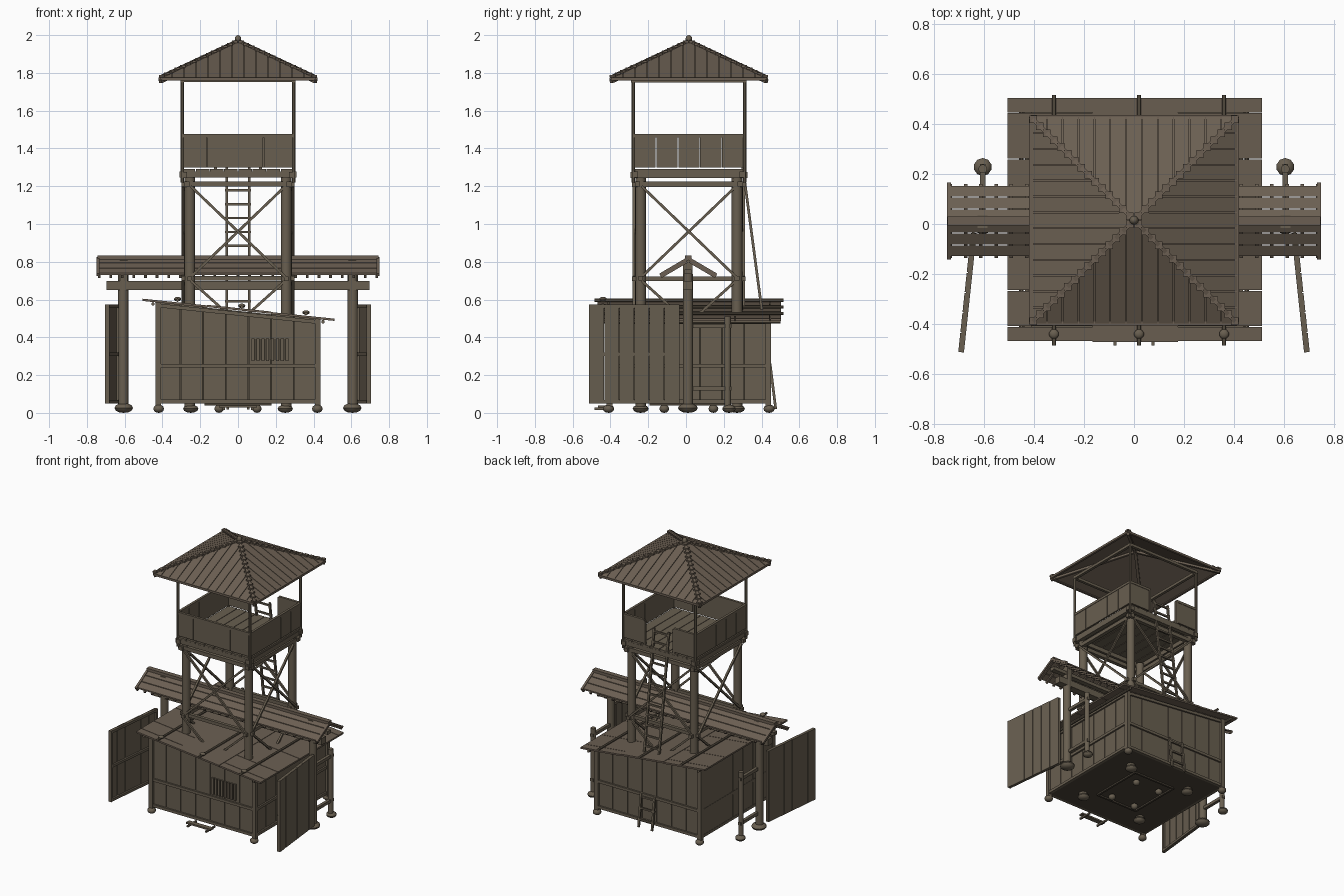
import bpy, bmesh, math
from mathutils import Vector, Matrix

if "Cube" in bpy.data.objects:
    bpy.data.objects.remove(bpy.data.objects["Cube"], do_unlink=True)

C = 0.015  # common centre of house and tower along y


def material(name, rgb):
    m = bpy.data.materials.new(name)
    m.use_nodes = True
    m.diffuse_color = (*rgb, 1)
    m.node_tree.nodes["Principled BSDF"].inputs["Base Color"].default_value = (*rgb, 1)
    return m


WOOD = material("weathered_wood", (0.14, 0.114, 0.08))
ROOF = material("roof_wood", (0.147, 0.114, 0.084))
DARK = material("shadowed_wood", (0.07, 0.056, 0.04))


def box(bm, lo, hi):
    lo, hi = Vector(lo), Vector(hi)
    mat = Matrix.Translation((lo + hi) / 2) @ Matrix.Diagonal((*(hi - lo), 1))
    bmesh.ops.create_cube(bm, size=1, matrix=mat)


def bar(bm, p, q, r, sides=4):
    p, q = Vector(p), Vector(q)
    d = q - p
    mat = (Matrix.Translation((p + q) / 2) @ d.to_track_quat('Z', 'Y').to_matrix().to_4x4()
           @ Matrix.Rotation(math.pi / sides, 4, 'Z'))
    rad = r / math.cos(math.pi / sides)
    bmesh.ops.create_cone(bm, cap_ends=True, segments=sides, radius1=rad, radius2=rad,
                          depth=d.length, matrix=mat)


def slab(bm, pts, offset):
    a = [bm.verts.new(p) for p in pts]
    b = [bm.verts.new(Vector(p) + Vector(offset)) for p in pts]
    bm.faces.new(a)
    bm.faces.new(b[::-1])
    n = len(a)
    for i in range(n):
        bm.faces.new((a[i], b[i], b[(i + 1) % n], a[(i + 1) % n]))


def ball(bm, c, r, h):
    mat = Matrix.Translation(c) @ Matrix.Diagonal((r, r, h, 1))
    bmesh.ops.create_uvsphere(bm, u_segments=10, v_segments=6, radius=1, matrix=mat)


def finish(name, bm, mat, smooth=False):
    bmesh.ops.recalc_face_normals(bm, faces=bm.faces)
    me = bpy.data.meshes.new(name)
    bm.to_mesh(me)
    bm.free()
    me.materials.append(mat)
    ob = bpy.data.objects.new(name, me)
    bpy.context.collection.objects.link(ob)
    if smooth:
        bpy.ops.object.select_all(action='DESELECT')
        ob.select_set(True)
        bpy.context.view_layer.objects.active = ob
        bpy.ops.object.shade_smooth_by_angle(angle=math.radians(40))


def steps(a, b, n):
    return [a + (b - a) * i / n for i in range(n + 1)]


def pairs(seq):
    return list(zip(seq, seq[1:]))


def eave(x):  # underside of the sloping house roof
    return 0.54 - 0.104 * x


S = (-1, 1)
CORNERS = [(a, b) for a in S for b in S]

# Foundation stones
bm = bmesh.new()
for a, b in CORNERS:
    for x, y, r in ((0.42, 0.425, 0.03), (0.25, 0.255, 0.042), (0.1, 0.13, 0.026)):
        ball(bm, (a * x, C + b * y, 0.022), r, 0.022)
for a in S:
    ball(bm, (a * 0.605, 0.01, 0.026), 0.052, 0.026)
    ball(bm, (a * 0.605, 0.228, 0.022), 0.036, 0.022)
finish("foundation_stones", bm, WOOD, True)

# House body with floor and plank walls
X0, X1, Y0, Y1 = -0.425, 0.415, C - 0.41, C + 0.41
bm = bmesh.new()
slab(bm, [(X0, Y0, 0.05), (X1, Y0, 0.05), (X1, Y0, eave(X1)), (X0, Y0, eave(X0))], (0, Y1 - Y0, 0))
finish("house_core", bm, DARK)
bm = bmesh.new()
for a, b in pairs(steps(X0, X1, 7)):
    a, b = a + 0.002, b - 0.002
    for y, d in ((Y0, -0.008), (Y1, 0.008)):
        slab(bm, [(a, y, 0.055), (b, y, 0.055), (b, y, eave(b)), (a, y, eave(a))], (0, d, 0))
for a, b in pairs(steps(Y0, Y1, 7)):
    for x0, x1 in ((X0 - 0.008, X0), (X1, X1 + 0.008)):
        box(bm, (x0, a + 0.002, 0.055), (x1, b - 0.002, eave(X0 if x0 < 0 else X1)))
finish("wall_planks", bm, WOOD)
bm = bmesh.new()
for z in (0.06, 0.25):
    for s in S:
        bar(bm, (X0 - 0.01, C + s * 0.42, z), (X1 + 0.01, C + s * 0.42, z), 0.01)
        bar(bm, (s * 0.425, Y0, z), (s * 0.425, Y1, z), 0.01)
for s in S:
    bar(bm, (X0, C + s * 0.42, eave(X0) - 0.015), (X1, C + s * 0.42, eave(X1) - 0.015), 0.01)
    bar(bm, (s * 0.425, Y0, eave(s * 0.425) - 0.015), (s * 0.425, Y1, eave(s * 0.425) - 0.015), 0.01)
    for t in S:
        bar(bm, (s * 0.422, C + t * 0.42, 0.03), (s * 0.422, C + t * 0.42, eave(s * 0.422)), 0.015)
finish("house_frame", bm, WOOD)

# Floor joists underneath
bm = bmesh.new()
for s in S:
    bar(bm, (s * 0.17, C - 0.2, 0.046), (s * 0.17, C + 0.2, 0.046), 0.007)
    bar(bm, (-0.17, C + s * 0.2, 0.046), (0.17, C + s * 0.2, 0.046), 0.007)
finish("floor_joists", bm, DARK)

# Barred window
bm = bmesh.new()
box(bm, (0.08, Y0 - 0.011, 0.28), (0.26, Y0 - 0.007, 0.39))
finish("window_opening", bm, DARK)
bm = bmesh.new()
for x in steps(0.08, 0.26, 7):
    box(bm, (x - 0.008, Y0 - 0.02, 0.275), (x + 0.008, Y0 - 0.008, 0.395))
finish("window_bars", bm, WOOD)

# Sloping house roof: boards, poles on top, purlins below
bm = bmesh.new()
ROWS = (-0.47, -0.41, -0.265, -0.01, 0.26, 0.445, 0.505)
for i, (a, b) in enumerate(pairs((-0.505, -0.165, 0.175, 0.512))):
    for y0, y1 in pairs(ROWS):
        lift = 0.003 * (i % 2)
        y0 -= 0.004 * (i % 2) - 0.0015
        slab(bm, [(a, y0, eave(a) + lift), (b, y0, eave(b) + lift),
                  (b, y1 - 0.002, eave(b) + lift), (a, y1 - 0.002, eave(a) + lift)], (0, 0, 0.012))
finish("house_roof", bm, ROOF)
bm = bmesh.new()
for x in (-0.32, 0.02, 0.36):
    z = eave(x) + 0.023
    bar(bm, (x, -0.485, z), (x, 0.515, z), 0.008, 8)
    ball(bm, (x, -0.44, z + 0.006), 0.02, 0.012)
for x in (-0.45, 0.45):
    bar(bm, (x, -0.46, eave(x) - 0.01), (x, 0.5, eave(x) - 0.01), 0.009, 8)
finish("roof_poles", bm, WOOD, True)

# Tower legs and beams
bm = bmesh.new()
for a, b in CORNERS:
    bar(bm, (a * 0.255, C + b * 0.255, 0.03), (a * 0.255, C + b * 0.255, 1.26), 0.028, 12)
    bar(bm, (a * 0.295, C + b * 0.295, 1.22), (a * 0.295, C + b * 0.295, 1.77), 0.009, 8)
finish("tower_posts", bm, WOOD, True)
bm = bmesh.new()
for s in S:
    for z, r, reach, out in ((0.712, 0.012, 0.3, 0.255), (1.212, 0.014, 0.3, 0.272),
                             (1.262, 0.016, 0.31, 0.285), (1.762, 0.01, 0.305, 0.295)):
        bar(bm, (-reach, C + s * out, z), (reach, C + s * out, z), r)
        bar(bm, (s * out, C - reach, z - 0.002), (s * out, C + reach, z - 0.002), r)
finish("tower_beams", bm, WOOD)

# Crossed braces on every tower side
bm = bmesh.new()
for s in S:
    for top, low in ((1.2, 0.72), (0.7, 0.25)):
        for t in S:
            o = s * (0.285 + 0.006 * t)
            bar(bm, (-t * 0.25, C + o, top), (t * 0.25, C + o, low), 0.007)
            bar(bm, (o, C - t * 0.25, top), (o, C + t * 0.25, low), 0.007)
finish("tower_braces", bm, WOOD)

# Lookout floor and railing panels
bm = bmesh.new()
for a, b in pairs(steps(-0.3, 0.3, 8)):
    box(bm, (a + 0.002, C - 0.3, 1.276), (b - 0.002, C + 0.3, 1.29))
finish("lookout_floor", bm, WOOD)
bm = bmesh.new()
for a, b in pairs((-0.29, -0.165, 0.135, 0.29)):
    box(bm, (a + 0.002, C - 0.3, 1.3), (b - 0.002, C - 0.288, 1.465))
for s in S:
    for a, b in pairs(steps(-0.29, 0.29, 5)):
        box(bm, (s * 0.294 - 0.006, C + a + 0.002, 1.3), (s * 0.294 + 0.006, C + b - 0.002, 1.465))
    x = sorted((s * 0.12, s * 0.29))
    box(bm, (x[0], C + 0.288, 1.3), (x[1], C + 0.3, 1.465))
    bar(bm, (x[0], C + 0.294, 1.467), (x[1], C + 0.294, 1.467), 0.009)
    bar(bm, (s * 0.294, C - 0.3, 1.467), (s * 0.294, C + 0.3, 1.467), 0.009)
    bar(bm, (s * 0.12, C + 0.294, 1.29), (s * 0.12, C + 0.294, 1.467), 0.008)
bar(bm, (-0.3, C - 0.294, 1.467), (0.3, C - 0.294, 1.467), 0.009)
finish("railing", bm, WOOD)

# Pyramid roof: four planked slopes, stepped hips, eaves and finial
W, APEX, LOW = 0.412, 1.968, 1.775
shell, planks, trim = bmesh.new(), bmesh.new(), bmesh.new()
for k in range(4):
    turn = Matrix.Translation((0, C, 0)) @ Matrix.Rotation(k * math.pi / 2, 4, 'Z')

    def on_slope(u, t, lift=0.0):
        return turn @ Vector((u, -W * (1 - t), LOW + (APEX - LOW) * t + lift))

    slab(shell, [on_slope(-W, 0, -0.006), on_slope(W, 0, -0.006), on_slope(0, 1, -0.006)], (0, 0, -0.006))
    for i, (a, b) in enumerate(pairs(steps(-W, W, 13))):
        a, b = a + 0.002, b - 0.002
        pts = [on_slope(a, 0), on_slope(b, 0), on_slope(b, 1 - abs(b) / W)]
        if a < 0 < b:
            pts.append(on_slope(0, 1))
        pts.append(on_slope(a, 1 - abs(a) / W))
        slab(planks, pts, (0, 0, -0.008 + 0.003 * (i % 2)))
    bar(trim, on_slope(-W, 0, -0.008), on_slope(W, 0, -0.008), 0.008)
    bar(trim, on_slope(-W, 0, 0.002), on_slope(0, 1, 0.002), 0.008)
    bar(trim, on_slope(-W, 0, -0.02), on_slope(0, 1, -0.02), 0.01)
    for t in steps(0.02, 0.96, 14):
        p = on_slope(-W * (1 - t), t, 0.005)
        box(trim, p - Vector((0.015, 0.015, 0.006)), p + Vector((0.015, 0.015, 0.005)))
finish("tower_roof_shell", shell, ROOF)
finish("tower_roof_planks", planks, ROOF)
finish("tower_roof_trim", trim, ROOF)
bm = bmesh.new()
ball(bm, (0, C, 1.978), 0.018, 0.022)
finish("finial", bm, WOOD, True)


# Ladders
def ladder(name, half, foot, head, rungs):
    bm = bmesh.new()
    foot, head = Vector((0, *foot)), Vector((0, *head))
    for s in S:
        side = Vector((s * half, 0, 0))
        bar(bm, foot + side, head + side, 0.007)
    for i in range(rungs):
        p = foot.lerp(head, (i + 0.7) / rungs)
        bar(bm, p - Vector((half + 0.01, 0, 0)), p + Vector((half + 0.01, 0, 0)), 0.006)
    finish(name, bm, WOOD)


ladder("tower_ladder", 0.06, (0.402, 0.54), (0.285, 1.42), 12)
ladder("back_step_ladder", 0.055, (0.475, 0.02), (0.445, 0.26), 3)

# Front step
bm = bmesh.new()
box(bm, (-0.1, -0.465, 0.028), (0.1, -0.43, 0.04))
for s in S:
    bar(bm, (s * 0.075, -0.485, 0.022), (s * 0.075, -0.38, 0.022), 0.006)
finish("front_step", bm, WOOD)

# Gate: posts, rear supports, ties and long beam
bm = bmesh.new()
for s in S:
    bar(bm, (s * 0.608, 0.01, 0.03), (s * 0.608, 0.01, 0.735), 0.027, 12)
    bar(bm, (s * 0.605, 0.22, 0.03), (s * 0.605, 0.22, 0.51), 0.017, 10)
finish("gate_posts", bm, WOOD, True)
bm = bmesh.new()
box(bm, (-0.695, -0.017, 0.65), (0.695, 0.035, 0.698))
box(bm, (-0.74, -0.008, 0.735), (0.74, 0.028, 0.76))
for s in S:
    box(bm, (s * 0.605 - 0.02, -0.015, 0.69), (s * 0.605 + 0.02, 0.035, 0.81))
    for z in (0.13, 0.46):
        bar(bm, (s * 0.605, 0, z), (s * 0.605, 0.24, z), 0.011)
finish("gate_beams", bm, WOOD)

# Gate roof: two board slopes, cross battens and ridge cap
bm = bmesh.new()
G = 0.012
for s in S:
    def gate(x, t, lift=0.0):
        return (x, G + s * 0.145 * t, 0.822 - 0.085 * t + lift)

    for i, (a, b) in enumerate(pairs(steps(0.02, 1, 3))):
        slab(bm, [gate(-0.74, a), gate(0.74, a), gate(0.74, b - 0.03), gate(-0.74, b - 0.03)], (0, 0, -0.01))
    for x in steps(-0.735, 0.735, 24):
        bar(bm, gate(x, 0.05, -0.017), gate(x, 1, -0.017), 0.007)
    for x in (-0.74, 0.74):
        bar(bm, gate(x, 0, -0.004), gate(x, 1.03, -0.004), 0.008)
box(bm, (-0.745, G - 0.018, 0.812), (0.745, G + 0.018, 0.832))
finish("gate_roof", bm, ROOF)

# Open gate doors
for s, name in ((-1, "right_gate_door"), (1, "left_gate_door")):
    bm = bmesh.new()
    hinge, tip = Vector((s * 0.642, -0.035, 0)), Vector((s * 0.693, -0.513, 0))
    up = Vector((0, 0, 1))
    thick = Vector((s * 0.01, 0, 0))
    for a, b in pairs(steps(0, 1, 6)):
        p, q = hinge.lerp(tip, a + 0.004), hinge.lerp(tip, b - 0.004)
        slab(bm, [p + up * 0.05, q + up * 0.05, q + up * 0.575, p + up * 0.575], thick)
    inner = Vector((-s * 0.004, 0, 0))
    for z in (0.06, 0.31, 0.565):
        bar(bm, hinge + inner + up * z, tip + inner + up * z, 0.009)
    for t in (0.02, 0.98):
        p = hinge.lerp(tip, t) + inner
        bar(bm, p + up * 0.05, p + up * 0.575, 0.009)
    finish(name, bm, WOOD)
